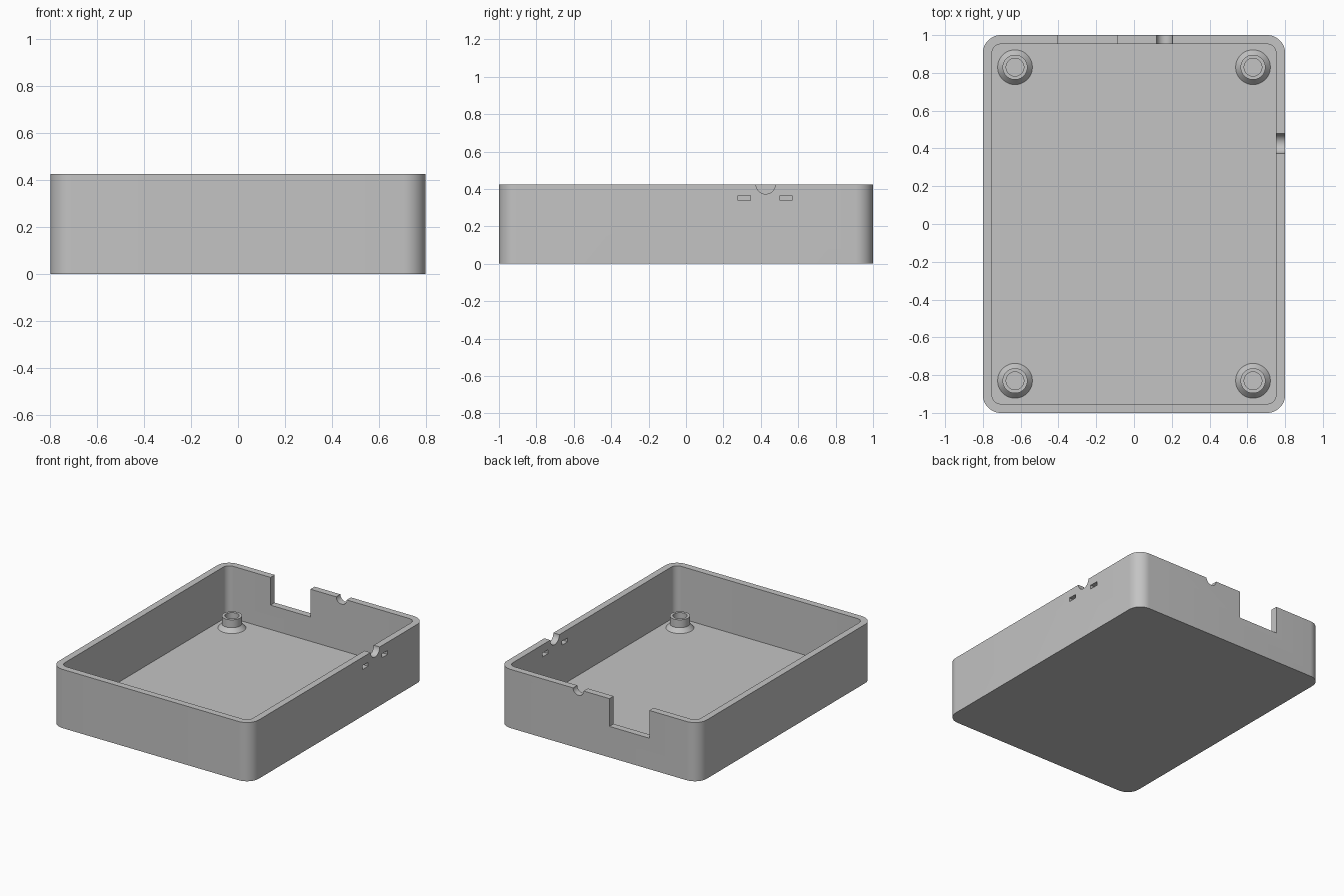
import bpy
import bmesh
from math import cos, sin, pi

if "Cube" in bpy.data.objects:
    bpy.data.objects.remove(bpy.data.objects["Cube"])

WIDTH, LENGTH, HEIGHT = 1.6, 2.0, 0.425
WALL, FLOOR, RADIUS = 0.048, 0.048, 0.095

grey = bpy.data.materials.new("plain grey")
grey.use_nodes = True
colour = (0.55, 0.55, 0.55, 1)
grey.diffuse_color = colour
grey.node_tree.nodes["Principled BSDF"].inputs["Base Color"].default_value = colour


def make_object(name, bm):
    bmesh.ops.recalc_face_normals(bm, faces=bm.faces)
    mesh = bpy.data.meshes.new(name)
    bm.to_mesh(mesh)
    bm.free()
    mesh.materials.append(grey)
    obj = bpy.data.objects.new(name, mesh)
    bpy.context.collection.objects.link(obj)
    return obj


def activate(obj):
    bpy.ops.object.select_all(action="DESELECT")
    obj.select_set(True)
    bpy.context.view_layer.objects.active = obj


def smooth(obj):
    activate(obj)
    bpy.ops.object.shade_smooth_by_angle(angle=pi / 6)


def rounded_block(name, width, length, radius, bottom, top, steps=12):
    """Rounded rectangle extruded upwards."""
    bm = bmesh.new()
    verts = []
    for i, (sx, sy) in enumerate([(1, 1), (-1, 1), (-1, -1), (1, -1)]):
        for k in range(steps + 1):
            a = (i + k / steps) * pi / 2
            verts.append(bm.verts.new((sx * (width / 2 - radius) + radius * cos(a),
                                       sy * (length / 2 - radius) + radius * sin(a),
                                       bottom)))
    face = bm.faces.new(verts)
    out = bmesh.ops.extrude_face_region(bm, geom=[face])["geom"]
    lifted = [v for v in out if isinstance(v, bmesh.types.BMVert)]
    bmesh.ops.translate(bm, verts=lifted, vec=(0, 0, top - bottom))
    return make_object(name, bm)


def box(name, low, high):
    bm = bmesh.new()
    bmesh.ops.create_cube(bm, size=1)
    for v in bm.verts:
        v.co = [(a + b) / 2 + c * (b - a) for a, b, c in zip(low, high, v.co)]
    return make_object(name, bm)


def round_cutter(name, centre, radius, axis):
    """Horizontal cylinder pointing along x or y."""
    obj_bm = bmesh.new()
    bmesh.ops.create_cone(obj_bm, cap_ends=True, segments=48, radius1=radius,
                          radius2=radius, depth=0.2)
    obj = make_object(name, obj_bm)
    obj.location = centre
    obj.rotation_euler = (0, pi / 2, 0) if axis == "x" else (pi / 2, 0, 0)
    return obj


def cut(target, cutter):
    cutter.hide_render = True
    mod = target.modifiers.new("cut", "BOOLEAN")
    mod.operation = "DIFFERENCE"
    mod.solver = "EXACT"
    mod.object = cutter
    activate(target)
    bpy.ops.object.modifier_apply(modifier=mod.name)
    bpy.data.objects.remove(cutter)


# Open tray with rounded corners
tray = rounded_block("case_tray", WIDTH, LENGTH, RADIUS, 0, HEIGHT)
cut(tray, rounded_block("cavity", WIDTH - 2 * WALL, LENGTH - 2 * WALL,
                        RADIUS - WALL, FLOOR, HEIGHT + 0.2))

# Back wall: rectangular port opening and cable notch
cut(tray, box("port_opening", (-0.406, 0.9, 0.224), (-0.087, 1.1, 0.6)))
cut(tray, round_cutter("back_notch", (0.162, 1.0, HEIGHT), 0.042, "y"))

# Left wall: cable notch between two tie slots
cut(tray, round_cutter("side_notch", (0.8, 0.426, HEIGHT), 0.052, "x"))
for y in (0.312, 0.535):
    cut(tray, box("tie_slot", (0.7, y - 0.033, 0.337), (0.9, y + 0.033, 0.365)))
smooth(tray)


# Hollow standoff posts with flared feet
def post(name, x, y):
    profile = [(0.092, FLOOR - 0.01), (0.092, FLOOR), (0.066, FLOOR + 0.03),
               (0.066, 0.135), (0.047, 0.135), (0.047, FLOOR + 0.002),
               (0, FLOOR + 0.002)]
    bm = bmesh.new()
    verts = [bm.verts.new((r, 0, z)) for r, z in profile]
    edges = [bm.edges.new(pair) for pair in zip(verts, verts[1:])]
    bmesh.ops.spin(bm, geom=verts + edges, cent=(0, 0, 0), axis=(0, 0, 1),
                   angle=2 * pi, steps=48)
    bmesh.ops.remove_doubles(bm, verts=bm.verts, dist=0.0001)
    rim = [e for e in bm.edges if e.is_boundary]
    bmesh.ops.holes_fill(bm, edges=rim)
    obj = make_object(name, bm)
    obj.location = (x, y, 0)
    smooth(obj)


for end, y in (("front", -0.83), ("back", 0.83)):
    for side, x in (("right", -0.63), ("left", 0.63)):
        post(f"{end}_{side}_post", x, y)
